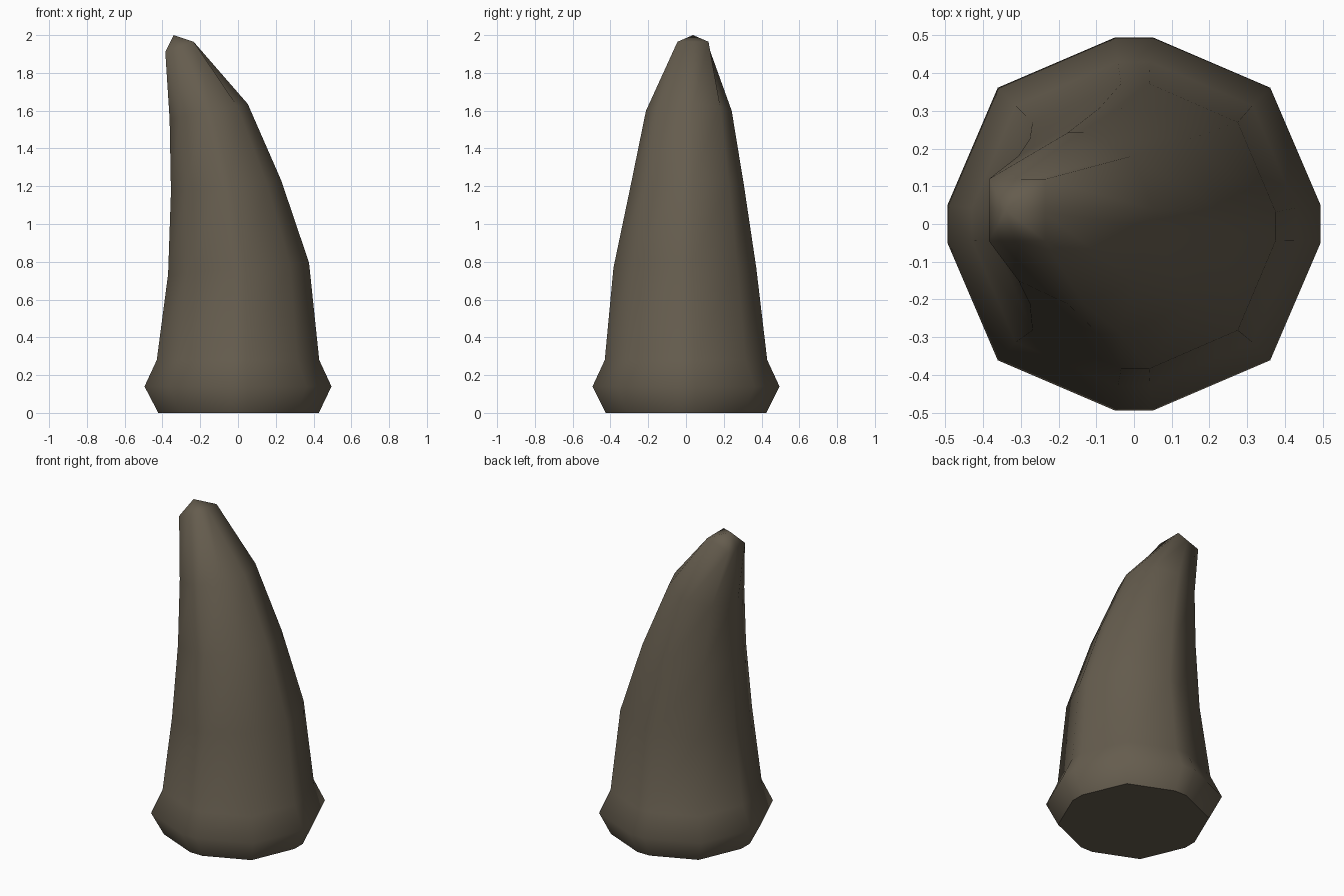
import bpy, bmesh, math

if "Cube" in bpy.data.objects:
    bpy.data.objects.remove(bpy.data.objects["Cube"])

# One dark horn colour
mat = bpy.data.materials.new("dark horn brown")
mat.diffuse_color = (0.13, 0.108, 0.076, 1)
mat.use_nodes = True
mat.node_tree.nodes["Principled BSDF"].inputs["Base Color"].default_value = mat.diffuse_color

# Cross-section: an octagon whose four axis corners are clipped
unit = []
for q in range(4):
    c, s = math.cos(q * math.pi / 2), math.sin(q * math.pi / 2)
    for x, y in ((1, -0.1), (1, 0.1), (0.73, 0.73)):
        unit.append((x * c - y * s, x * s + y * c))

# Rings: centre x, centre y, centre z, x radius, y radius, tilt, squareness
rings = [
    (0.003, 0.0, 0.0, 0.425, 0.425, 0.0, 0),
    (0.0, 0.0, 0.14, 0.495, 0.495, 0.0, 0),
    (0.0, 0.0, 0.28, 0.43, 0.43, 0.0, 0),
    (0.003, -0.006, 0.765, 0.373, 0.378, 0.03, 0),
    (-0.063, 0.007, 1.2, 0.292, 0.3, 0.03, 0),
    (-0.155, 0.015, 1.595, 0.207, 0.227, 0.04, 0),
    (-0.31, 0.037, 1.938, 0.075, 0.082, 0.027, 1),
]

bm = bmesh.new()
loops = []
for cx, cy, cz, rx, ry, tilt, sq in rings:
    loop = []
    for x, y in unit:
        if sq and abs(x) < 0.9 and abs(y) < 0.9:
            x, y = math.copysign(1, x), math.copysign(1, y)
        loop.append(bm.verts.new((cx + rx * x, cy + ry * y, cz + tilt * x)))
    loops.append(loop)

# Side walls
n = len(unit)
for a, b in zip(loops, loops[1:]):
    for i in range(n):
        j = (i + 1) % n
        bm.faces.new((a[i], a[j], b[j], b[i]))

# Flat underside and blunt tip
bottom = bm.faces.new(loops[0][::-1])
apex = bm.verts.new((-0.34, 0.037, 2.0))
for i in range(n):
    bm.faces.new((loops[-1][i], loops[-1][(i + 1) % n], apex))

# Smooth shading with a crisp base edge
for f in bm.faces:
    f.smooth = f is not bottom
for e in bottom.edges:
    e.smooth = False
bmesh.ops.recalc_face_normals(bm, faces=bm.faces)

mesh = bpy.data.meshes.new("horn")
bm.to_mesh(mesh)
bm.free()
mesh.materials.append(mat)
bpy.context.collection.objects.link(bpy.data.objects.new("horn", mesh))
